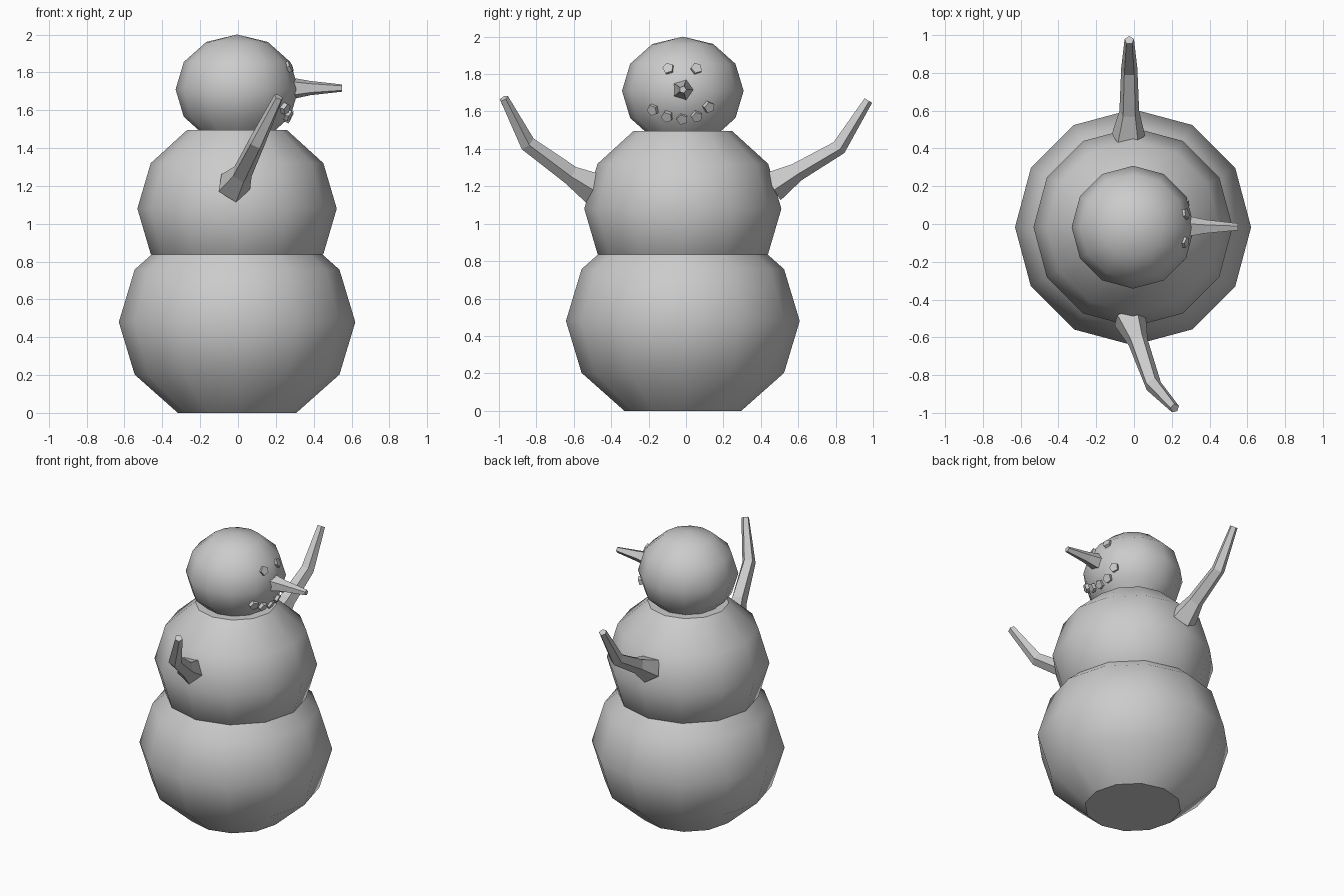
import bpy, bmesh
from math import sin, cos, pi, radians, sqrt
from mathutils import Vector

if "Cube" in bpy.data.objects:
    bpy.data.objects.remove(bpy.data.objects["Cube"])

GREY = (0.6, 0.6, 0.6, 1)
mat = bpy.data.materials.new("plain grey")
mat.use_nodes = True
mat.diffuse_color = GREY
mat.node_tree.nodes["Principled BSDF"].inputs["Base Color"].default_value = GREY

CX, CY = -0.005, -0.017      # axis of the body


def finish(bm, name, smooth=False):
    bmesh.ops.recalc_face_normals(bm, faces=bm.faces)
    mesh = bpy.data.meshes.new(name)
    bm.to_mesh(mesh)
    bm.free()
    mesh.materials.append(mat)
    obj = bpy.data.objects.new(name, mesh)
    bpy.context.collection.objects.link(obj)
    if smooth:
        bpy.ops.object.select_all(action='DESELECT')
        obj.select_set(True)
        bpy.context.view_layer.objects.active = obj
        bpy.ops.object.shade_smooth_by_angle(angle=radians(37))
    return obj


def loft(rings, bm):
    """Join rings of points with quads and close both ends."""
    loops = [[bm.verts.new(p) for p in ring] for ring in rings]
    n = len(loops[0])
    for a, b in zip(loops, loops[1:]):
        for i in range(n):
            j = (i + 1) % n
            bm.faces.new((a[i], a[j], b[j], b[i]))
    bm.faces.new(loops[0])
    bm.faces.new(loops[-1])


def snowball(name, z, radius, height, low, high):
    """Twelve-sided ball between two latitudes; a pole is added at 90."""
    bm = bmesh.new()
    rings = []
    for lat in range(low, min(high, 60) + 1, 30):
        r, h = radius * cos(radians(lat)), z + height * sin(radians(lat))
        rings.append([(CX + r * cos(i * pi / 6), CY + r * sin(i * pi / 6), h)
                      for i in range(12)])
    loft(rings, bm)
    if high == 90:
        bm.faces.ensure_lookup_table()
        bmesh.ops.poke(bm, faces=[bm.faces[-1]])
        bm.verts.ensure_lookup_table()
        bm.verts[-1].co.z = z + height
    return finish(bm, name, True)


def limb(name, path, radii, up, turn=0.0):
    """Five-sided tapering tube along a path."""
    pts = [Vector(p) for p in path]
    rings = []
    for k, p in enumerate(pts):
        t = (pts[min(k + 1, len(pts) - 1)] - pts[max(k - 1, 0)]).normalized()
        side = t.cross(Vector(up)).normalized()
        top = side.cross(t)
        rings.append([p + radii[k] * (top * cos(a) + side * sin(a))
                      for a in (turn + i * 2 * pi / 5 for i in range(5))])
    bm = bmesh.new()
    loft(rings, bm)
    return finish(bm, name)


# Body
snowball("lower_ball", 0.48, 0.625, 0.555, -60, 60)
snowball("middle_ball", 1.08, 0.527, 0.48, -60, 60)
snowball("head", 1.71, 0.325, 0.29, -60, 90)

# Stick arms
arm_radii = (0.092, 0.055, 0.045, 0.026)
limb("left_arm", [(-0.03, 0.46, 1.205), (-0.025, 0.59, 1.28),
                  (-0.025, 0.815, 1.41), (-0.025, 0.973, 1.66)],
     arm_radii, (0, 0, 1), pi)
limb("right_arm", [(-0.025, -0.495, 1.195), (0.02, -0.62, 1.265),
                   (0.1, -0.85, 1.43), (0.215, -0.975, 1.67)],
     arm_radii, (0, 0, 1), pi)

# Carrot nose
limb("nose", [(0.27, CY, 1.715), (0.38, CY, 1.717), (0.55, CY, 1.717)],
     (0.063, 0.04, 0.02), (0, 1, 0))


# Pebble eyes and mouth
def pebble(name, y, z, proud):
    dy, dz = (y - CY) / 0.318, (z - 1.71) / 0.283
    x = CX + 0.318 * sqrt(1 - dy * dy - dz * dz)
    out = Vector((x - CX, y - CY, z - 1.71)).normalized()
    p = Vector((x, y, z))
    limb(name, [p - out * 0.03, p + out * proud], (0.031, 0.031), (0, 0, 1), 0.3)


for side, y in (("right", -0.095), ("left", 0.055)):
    pebble(side + "_eye", y, 1.83, 0.008)
mouth = [(-0.175, 1.61), (-0.1, 1.575), (-0.02, 1.563), (0.055, 1.575), (0.12, 1.625)]
for i, (y, z) in enumerate(mouth):
    pebble("mouth_pebble_%d" % (i + 1), y, z, 0.016)
